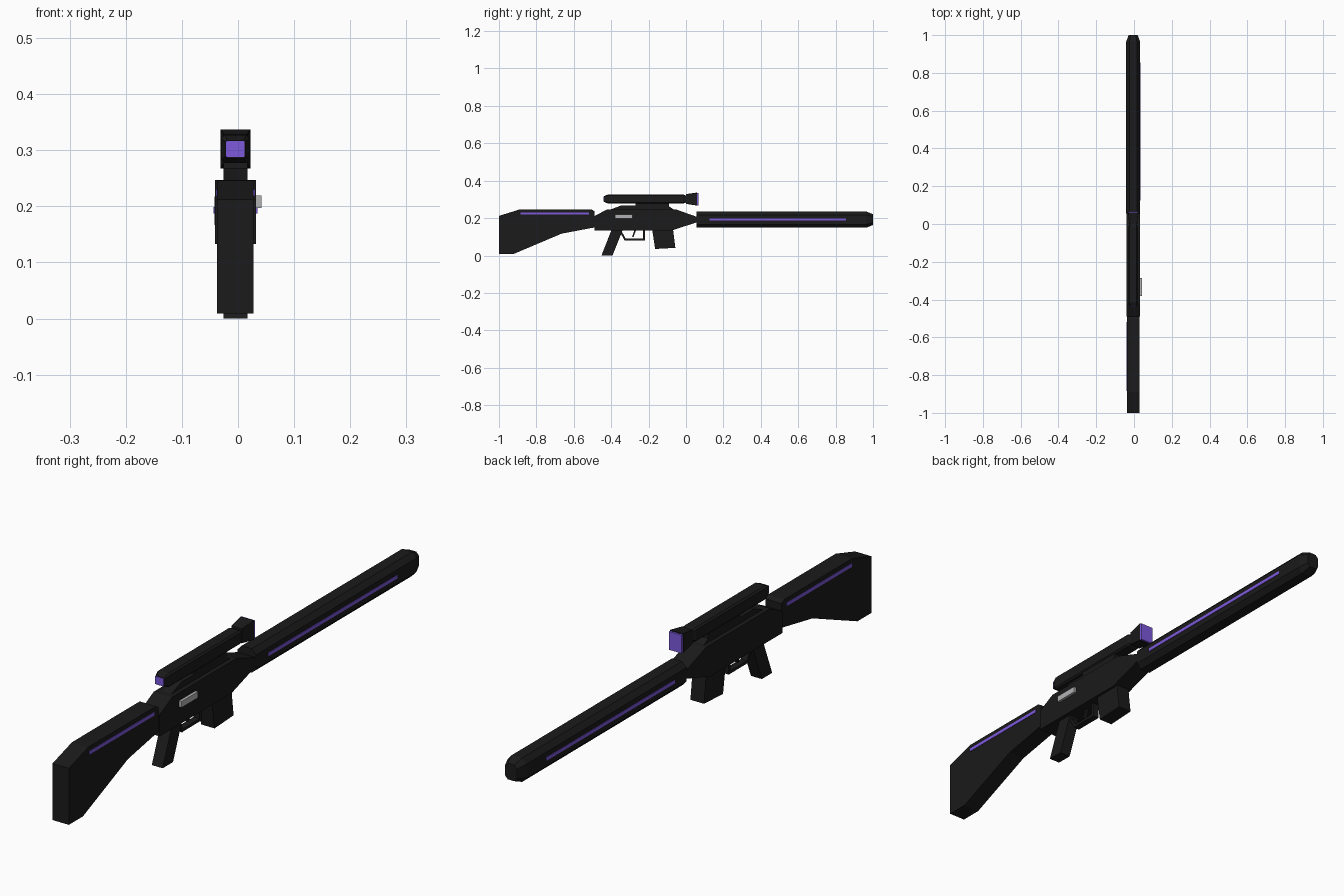
import bpy, bmesh
from mathutils import Vector

cube = bpy.data.objects.get("Cube")
if cube:
    bpy.data.objects.remove(cube, do_unlink=True)

CX = -0.0045  # centre plane of the body


def material(name, rgb):
    m = bpy.data.materials.new(name)
    m.use_nodes = True
    m.diffuse_color = (*rgb, 1)
    m.node_tree.nodes["Principled BSDF"].inputs["Base Color"].default_value = (*rgb, 1)
    return m


BLACK = material("matte black", (0.0105, 0.0105, 0.0105))
PURPLE = material("purple", (0.205, 0.1, 0.72))
GREY = material("light grey", (0.45, 0.45, 0.46))


def loft(name, rings, mat):
    """Skin closed rings of equal point count and cap both ends."""
    bm = bmesh.new()
    rows = [[bm.verts.new(p) for p in ring] for ring in rings]
    n = len(rows[0])
    for a, b in zip(rows, rows[1:]):
        for i in range(n):
            j = (i + 1) % n
            bm.faces.new((a[i], a[j], b[j], b[i]))
    bm.faces.new(rows[0])
    bm.faces.new(rows[-1])
    bmesh.ops.recalc_face_normals(bm, faces=bm.faces)
    mesh = bpy.data.meshes.new(name)
    bm.to_mesh(mesh)
    bm.free()
    mesh.materials.append(mat)
    obj = bpy.data.objects.new(name, mesh)
    bpy.context.collection.objects.link(obj)
    return obj


def slab(name, profile, half, mat=BLACK, cx=CX):
    """Side profile of (y, z) points extruded across x."""
    return loft(name, [[(cx + s * half, y, z) for y, z in profile] for s in (-1, 1)], mat)


def box(name, x, y, z, mat):
    corners = [(y[0], z[0]), (y[1], z[0]), (y[1], z[1]), (y[0], z[1])]
    return slab(name, corners, (x[1] - x[0]) / 2, mat, (x[0] + x[1]) / 2)


def octagon(y, z, w, h, cw, ch):
    """Chamfered rectangle across the y axis."""
    pts = [(w, h - ch), (w - cw, h), (cw - w, h), (-w, h - ch),
           (-w, ch - h), (cw - w, -h), (w - cw, -h), (w, ch - h)]
    return [(CX + px, y, z + pz) for px, pz in pts]


def bar(name, a, b, thick, half):
    """Thin flat bar between two (y, z) points."""
    a, b = Vector(a), Vector(b)
    d = (b - a).normalized() * thick / 2
    n = Vector((-d.y, d.x))
    return slab(name, [a - d + n, b + d + n, b + d - n, a - d - n], half)


# Stock and receiver
slab("stock", [(-1, .009), (-.92, .009), (-.665, .117), (-.49, .15), (-.49, .237),
               (-.505, .246), (-.89, .246), (-1, .212)], .0325)
slab("receiver", [(-.49, .133), (-.08, .133), (.06, .178), (.06, .206), (-.055, .247),
                  (-.42, .247), (-.49, .211)], .0365)
slab("receiver_top", [(-.42, .24), (-.055, .24), (-.1, .268), (-.345, .268)], .021)

# Octagonal barrel with tapered muzzle
loft("barrel", [octagon(.056, .192, .037, .043, .017, .018),
                octagon(.965, .192, .037, .043, .017, .018),
                octagon(1, .192, .024, .029, .011, .012)], BLACK)

# Grip, magazine, trigger and guard
slab("grip", [(-.452, 0), (-.393, 0), (-.335, .145), (-.395, .145)], .0215)
slab("magazine", [(-.165, .035), (-.057, .041), (-.07, .145), (-.182, .145)], .027)
guard = [(-.35, .13), (-.325, .085), (-.224, .085), (-.224, .14)]
for i, (a, b) in enumerate(zip(guard, guard[1:])):
    bar(f"trigger_guard_{i + 1}", a, b, .01, .012)
bar("trigger", (-.283, .103), (-.27, .14), .008, .006)

# Scope with mount, flared objective and lenses
box("scope_mount", (CX - .021, CX + .021), (-.27, -.09), (.26, .285), BLACK)
loft("scope_tube", [octagon(-.438, .302, .0175, .0155, .003, .003),
                    octagon(-.415, .302, .025, .025, .006, .006),
                    octagon(-.015, .302, .025, .025, .006, .006),
                    octagon(.005, .302, .016, .016, .003, .003)], BLACK)
loft("scope_objective", [octagon(-.001, .302, .021, .026, .001, .001),
                         octagon(.02, .302, .023, .029, .001, .001),
                         octagon(.06, .302, .027, .035, .001, .001)], BLACK)
box("rear_lens", (CX - .0165, CX + .0165), (-.44, -.434), (.288, .316), PURPLE)
box("front_lens", (CX - .0255, CX + .0255), (.058, .067), (.2685, .334), PURPLE)

# Glowing side stripes, mirrored on both sides
for side, s in (("left", 1), ("right", -1)):
    for part, half, y, z in (("barrel", .037, (.125, .855), (.187, .199)),
                             ("stock", .0325, (-.885, -.518), (.218, .23))):
        xs = sorted((CX + s * (half - .004), CX + s * (half + .002)))
        box(f"{part}_stripe_{side}", xs, y, z, PURPLE)

# Bolt plate on one side
box("bolt_plate", (.025, .042), (-.38, -.287), (.197, .219), GREY)
